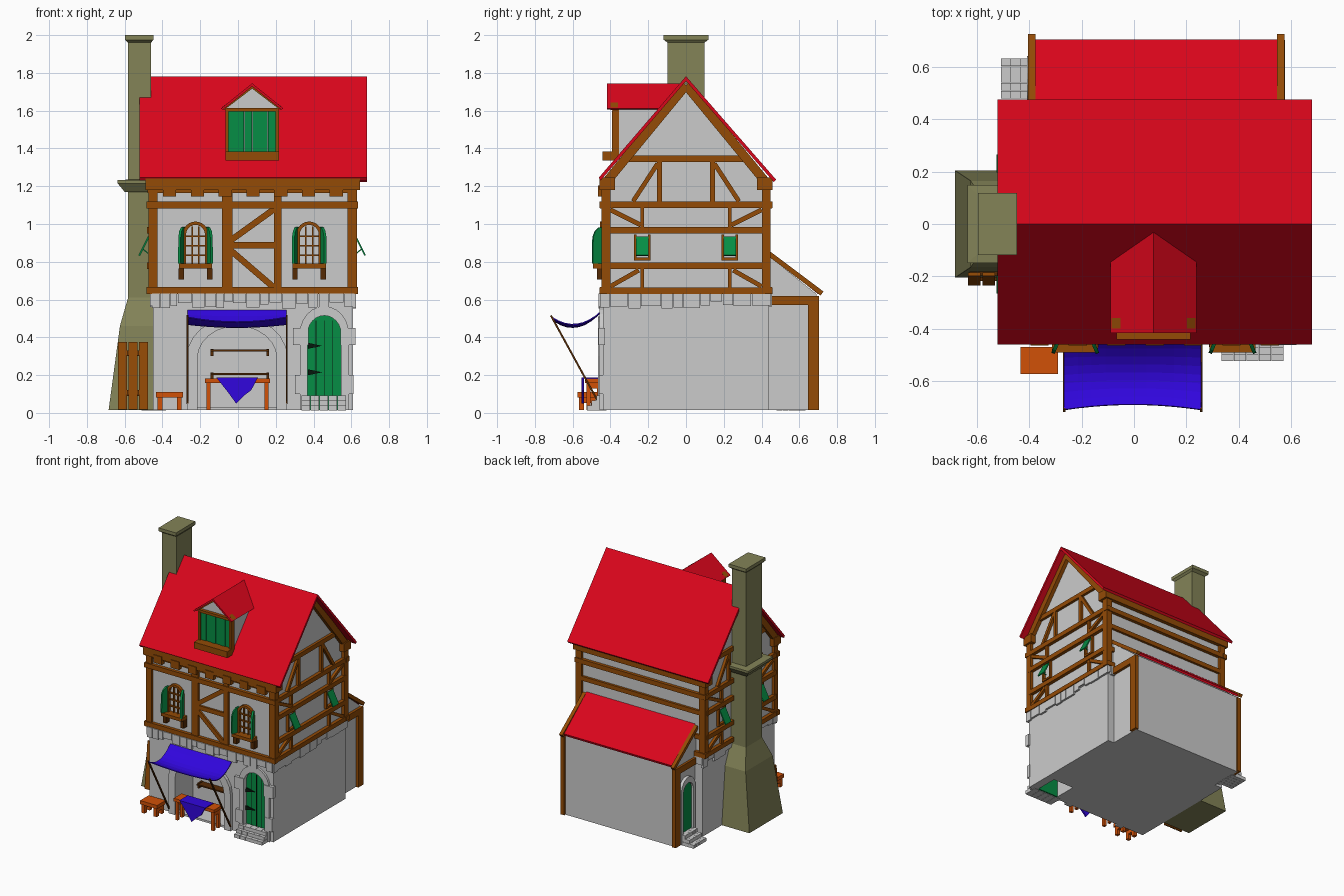
import bpy, bmesh, math, random
from mathutils import Matrix, Vector

if "Cube" in bpy.data.objects:
    bpy.data.objects.remove(bpy.data.objects["Cube"])

random.seed(4)
COLS = dict(red=(217, 14, 33), wood=(146, 76, 14), green=(14, 140, 70), blue=(52, 14, 220),
            olive=(130, 130, 88), orange=(208, 82, 16), dark=(86, 46, 12), iron=(15, 30, 20))
MATS = {}
for k, c in COLS.items():
    MATS[k] = bpy.data.materials.new(k)
    MATS[k].diffuse_color = [(v / 255) ** 2.2 for v in c] + [1]


def finish(name, bm, mat):
    bmesh.ops.recalc_face_normals(bm, faces=bm.faces)
    me = bpy.data.meshes.new(name)
    bm.to_mesh(me)
    bm.free()
    ob = bpy.data.objects.new(name, me)
    bpy.context.collection.objects.link(ob)
    if mat:
        me.materials.append(MATS[mat])
    return ob


def prism(name, pts, axis, a, b, mat=None):
    """Extrude a profile, (y,z) along x or (x,z) along y."""
    bm = bmesh.new()
    place = (lambda p, t: (t, p[0], p[1])) if axis == 'x' else (lambda p, t: (p[0], t, p[1]))
    lo = [bm.verts.new(place(p, a)) for p in pts]
    hi = [bm.verts.new(place(p, b)) for p in pts]
    bm.faces.new(lo)
    bm.faces.new(hi)
    for i in range(len(pts)):
        j = (i + 1) % len(pts)
        bm.faces.new((lo[i], lo[j], hi[j], hi[i]))
    return finish(name, bm, mat)


def box(name, x0, x1, y0, y1, z0, z1, mat=None):
    return prism(name, [(x0, z0), (x1, z0), (x1, z1), (x0, z1)], 'y', y0, y1, mat)


def beam(name, p, q, w, axis, a, b, mat='wood'):
    """Straight timber between two points of a wall plane."""
    p, q = Vector(p), Vector(q)
    d = (q - p).normalized() * w / 2
    n = Vector((-d.y, d.x))
    return prism(name, [p + n, q + n, q - n, p - n], axis, a, b, mat)


def loft(name, rings, mat):
    """Stack of rectangles (x0, x1, half y, z)."""
    bm = bmesh.new()
    rs = [[bm.verts.new(v) for v in ((x0, -h, z), (x1, -h, z), (x1, h, z), (x0, h, z))] for x0, x1, h, z in rings]
    bm.faces.new(rs[0])
    bm.faces.new(rs[-1])
    for r, s in zip(rs, rs[1:]):
        for i in range(4):
            bm.faces.new((r[i], r[(i + 1) % 4], s[(i + 1) % 4], s[i]))
    return finish(name, bm, mat)


def arch(c, hw, z0, zs, rise, n=12):
    mid = [(c - hw * math.cos(math.pi * i / n), zs + rise * math.sin(math.pi * i / n)) for i in range(n + 1)]
    return [(c - hw, z0)] + mid + [(c + hw, z0)]


def arch_ring(name, outer, inner, axis, a, b, mat=None):
    return prism(name, outer + inner[::-1], axis, a, b, mat)


# ground floor: front wall with niche and door openings, then the solid rear
niche = arch(-.005, .21, .015, .29, .17)
doorway = arch(.457, .088, .015, .42, .095)
prism('front_wall', [(-.45, .015)] + niche + doorway + [(.61, .015), (.61, .6), (-.45, .6)], 'y', -.44, -.24)
box('ground_floor', -.45, .61, -.24, .44, .015, .6)
box('niche_floor', -.215, .205, -.44, -.24, .015, .03)
arch_ring('niche_arch', arch(-.005, .265, .015, .3, .21), niche, 'y', -.465, -.43)
arch_ring('door_arch', arch(.457, .13, .015, .42, .145), doorway, 'y', -.457, -.43)
for s in (-1, 1):
    x = .457 + s * .125
    box('door_quoin', x - .04, x + .04, -.463, -.43, .36, .45)
    box('door_quoin_low', x - .03, x + .03, -.46, -.43, .1, .2)

# front door with planks and hinges
prism('front_door', doorway, 'y', -.425, -.41, 'green')
for i in range(1, 4):
    box('door_groove', .369 + i * .044 - .002, .369 + i * .044 + .002, -.428, -.42, .09, .49, 'iron')
for z in (.215, .355):
    prism('door_hinge', [(.37, z - .016), (.445, z), (.37, z + .016)], 'y', -.434, -.42, 'iron')

# rubble band beneath the upper floor
box('stone_band', -.455, .615, -.447, .445, .585, .63)
for y in (-.45, .442):
    x = -.455
    while x < .58:
        w = min(random.uniform(.035, .08), .62 - x)
        box('band_stone', x, x + w - .004, y - .012, y + .012, random.uniform(.55, .59), .632)
        x += w
for x in (-.455, .615):
    y = -.455
    while y < .42:
        w = min(random.uniform(.05, .11), .455 - y)
        box('band_stone', x - .01, x + .01, y, y + w - .004, random.uniform(.55, .59), .632)
        y += w

# upper floor and gable core
prism('upper_walls', [(-.43, .625), (.43, .625), (.43, 1.22), (0, 1.745), (-.43, 1.22)], 'x', -.455, .605)
prism('main_roof', [(-.462, 1.245), (0, 1.782), (.477, 1.235), (.465, 1.222), (0, 1.757), (-.452, 1.23)],
      'x', -.522, .682, 'red')

# timber frame: corner posts, rails and eaves
for x0 in (-.475, .58):
    for y0 in (-.447, .402):
        box('corner_post', x0, x0 + .05, y0, y0 + .046, .63, 1.2, 'wood')
for y in (-.437, .437):
    box('eaves_beam', -.49, .645, min(y, y * .86) - .022 * (y < 0), max(y, y * .86) + .022 * (y > 0), 1.18, 1.247, 'wood')
    for z in (.63, 1.082):
        box('wall_rail', -.485, .635, y - .018, y + .018, z, z + .036, 'wood')
for z in (.762, .95):
    box('back_rail', -.475, .625, .42, .448, z, z + .034, 'wood')

# both gable ends
for s in (-1, 1):
    a, b = .075 + s * .525, .075 + s * .55
    for z in (.63, .762, .95, 1.085):
        h = .457 if z in (.63, 1.085) else .42
        beam('gable_rail', (-h, z + .017), (h, z + .017), .035, 'x', a, b + s * .006)
    beam('collar_beam', (-.31, 1.345), (.31, 1.345), .035, 'x', a, b)
    for m in (-1, 1):
        beam('rake_beam', (m * .44, 1.2), (0, 1.735), .048, 'x', a, b + s * .01)
        beam('gable_stud', (m * .14, 1.11), (m * .14, 1.34), .026, 'x', a, b)
        beam('gable_brace', (m * .28, 1.12), (m * .15, 1.32), .024, 'x', a, b)
        beam('upper_brace', (m * .4, 1.075), (m * .24, .995), .024, 'x', a, b)
        beam('lower_brace', (m * .4, .67), (m * .25, .755), .024, 'x', a, b)
        for z in (.66, .985):
            beam('short_stud', (m * .232, z), (m * .232, z + .105), .02, 'x', a, b)
        # small side window with propped shutter
        for dy in (-.037, .037):
            beam('side_window_jamb', (m * .232 + dy, .81), (m * .232 + dy, .945), .014, 'x', a, b)
        beam('side_window_sill', (m * .232 - .044, .815), (m * .232 + .044, .815), .014, 'x', a, b)
        X = .075 + s * .552
        prism('side_shutter', [(X, .935), (X + s * .05, .835), (X + s * .042, .831), (X - s * .008, .931)],
              'y', m * .232 - .034, m * .232 + .034, 'green')
        beam('shutter_prop', (X, .845), (X + s * .03, .87), .006, 'y', m * .232 - .003, m * .232 + .003, 'green')

# front framing, dentils and middle panel
box('front_fascia', -.48, .63, -.445, -.42, 1.165, 1.2, 'wood')
for i in range(7):
    x = -.362 + i * .147
    box('dentil', x - .035, x + .035, -.465, -.42, 1.145, 1.205, 'wood')
for x, w in ((-.057, .054), (.21, .04)):
    box('front_post', x - w / 2, x + w / 2, -.448, -.42, .65, 1.2, 'wood')
for p, q in (((-.05, .905), (.2, 1.085)), ((-.05, .87), (.2, .655)), ((-.05, .888), (.2, .888))):
    beam('panel_brace', p, q, .033, 'y', -.445, -.42)

# arched front windows
for c in (-.225, .377):
    arch_ring('window_frame', arch(c, .068, .79, .945, .068), arch(c, .05, .79, .945, .05), 'y', -.455, -.42, 'wood')
    for d in (-.018, .018):
        box('window_bar', c + d - .004, c + d + .004, -.444, -.42, .79, .988, 'wood')
    for z in (.835, .885, .935):
        box('window_bar', c - .05, c + .05, -.444, -.42, z - .004, z + .004, 'wood')
    box('window_sill', c - .088, c + .088, -.492, -.42, .765, .79, 'wood')
    for s in (-1, 1):
        box('sill_bracket', c + s * .075 - .014, c + s * .075 + .014, -.47, -.42, .705, .765, 'dark')
        half = [(0, .79), (0, .985), (-.025, .98), (-.045, .962), (-.058, .93), (-.06, .79)]
        sh = prism('window_shutter', half, 'x', -.007, .007, 'green')
        sh.data.transform(Matrix.Translation((c + s * .062, -.44, 0)) @ Matrix.Rotation(s * .4, 4, 'Z'))

# dormer
D = .075
prism('dormer_body', [(D - .135, 1.34), (D + .135, 1.34), (D + .135, 1.62), (D, 1.725), (D - .135, 1.62)], 'y', -.365, -.06)
prism('dormer_roof', [(D - .165, 1.612), (D, 1.745), (D + .165, 1.612), (D + .155, 1.605), (D, 1.728), (D - .155, 1.605)],
      'y', -.417, -.03, 'red')
box('dormer_sill', D - .142, D + .142, -.443, -.36, 1.335, 1.383, 'wood')
box('dormer_lintel', D - .14, D + .14, -.39, -.355, 1.595, 1.615, 'wood')
for s in (-1, 1):
    box('dormer_post', D + s * .133 - .009, D + s * .133 + .009, -.393, -.355, 1.36, 1.6, 'wood')
    beam('dormer_rake', (D + s * .155, 1.61), (D, 1.728), .018, 'y', -.4, -.36)
for i in range(6):
    x = D - .124 + i * .0415
    box('dormer_shutter', x, x + .04, -.38 + .004 * (i % 2), -.36, 1.38, 1.6, 'green')

# chimney with flared foot, collar and cap
loft('chimney', [(-.685, -.45, .205, .015), (-.625, -.45, .165, .46), (-.582, -.45, .1, .61), (-.582, -.45, .1, 1.17),
                 (-.6, -.45, .115, 1.17), (-.637, -.45, .15, 1.215), (-.637, -.45, .15, 1.232), (-.582, -.46, .097, 1.235),
                 (-.582, -.46, .097, 1.96), (-.597, -.448, .118, 1.975), (-.597, -.448, .118, 2)], 'olive')

# lean-to at the back with its roof, frame and side door
prism('lean_to_walls', [(.42, .015), (.69, .015), (.69, .63), (.42, .845)], 'x', -.387, .557)
prism('lean_to_roof', [(.43, .865), (.706, .645), (.7, .628), (.43, .845)], 'x', -.38, .55, 'red')
for x0 in (-.405, .548):
    box('lean_to_post', x0, x0 + .03, .645, .705, .015, .62, 'wood')
    box('lean_to_rail', x0, x0 + .03, .42, .705, .57, .62, 'wood')
    beam('lean_to_rake', (.43, .85), (.72, .632), .026, 'x', x0, x0 + .028)
side_door = arch(.555, .06, .09, .4, .065)
prism('side_door', side_door, 'x', -.393, -.38, 'green')
arch_ring('side_door_arch', arch(.555, .088, .015, .41, .1), [(.495, .015)] + side_door[1:-1] + [(.615, .015)], 'x', -.41, -.38)

# stone steps for both doors
for k, (d, z) in enumerate(((.085, .012), (.06, .04), (.035, .066))):
    for i in range(5):
        x, y = .335 + i * .048, .48 + i * .031
        box('front_step_stone', x, x + .046, -.44 - d, -.42, z, z + .026)
        box('side_step_stone', -.385 - d * 1.47, -.38, y, y + .0295, z, z + .026)

# shelves in the niche
for z in (.2, .325):
    box('shelf', -.145, .165, -.3, -.24, z, z + .01, 'dark')
    for x in (-.138, .158):
        box('shelf_bracket', x - .007, x + .007, -.29, -.24, z - .025, z + .014, 'dark')

# table with draped cloth, and stool
def trestle(name, x0, x1, y0, y1, top, t, leg):
    box(name + '_top', x0, x1, y0, y1, top - t, top, 'orange')
    for x in (x0 + .008, x1 - .008 - leg):
        for y in (y0 + .008, y1 - .008 - leg):
            box(name + '_leg', x, x + leg, y, y + leg, .015, top - t, 'orange')
        box(name + '_stretcher', x, x + leg, y0 + .01, y1 - .01, top - t - .03, top - t, 'orange')


trestle('table', -.175, .17, -.535, -.44, .182, .024, .022)
trestle('stool', -.435, -.29, -.575, -.47, .11, .028, .026)
box('cloth_top', -.115, .105, -.545, -.45, .182, .188, 'blue')
prism('cloth_drape', [(-.115, .188), (.105, .188), (.07, .12), (.03, .09), (-.01, .05), (-.05, .105)], 'y', -.553, -.54, 'blue')

# sagging awning on two poles
bm = bmesh.new()
bmesh.ops.create_grid(bm, x_segments=10, y_segments=8, size=1)
for v in bm.verts:
    u, t = v.co.x, (v.co.y + 1) / 2
    v.co = (-.005 + .262 * u, -.71 + .265 * t + .02 * (1 - u * u) * (1 - t),
            .51 + .035 * t - .22 * t * (1 - t) - .025 * (1 - u * u) * (1 - t))
aw = finish('awning', bm, 'blue')
aw.modifiers.new('thickness', 'SOLIDIFY').thickness = .006
for x in (-.267, .258):
    beam('awning_pole', (-.715, .515), (-.46, .05), .01, 'x', x - .005, x + .005, 'dark')

# planks leaning on the chimney
for i in range(3):
    x = -.635 + i * .055
    beam('leaning_plank', (-.228, .018), (-.192, .375), .014, 'x', x, x + .048)
for z, y in ((.09, -.211), (.3, -.19)):
    box('plank_batten', -.63, -.48, y - .008, y + .008, z, z + .03, 'dark')

for m in bpy.data.materials:
    if m.users and not m.is_grease_pencil:
        m.use_nodes = True
        m.node_tree.nodes["Principled BSDF"].inputs["Base Color"].default_value = m.diffuse_color
